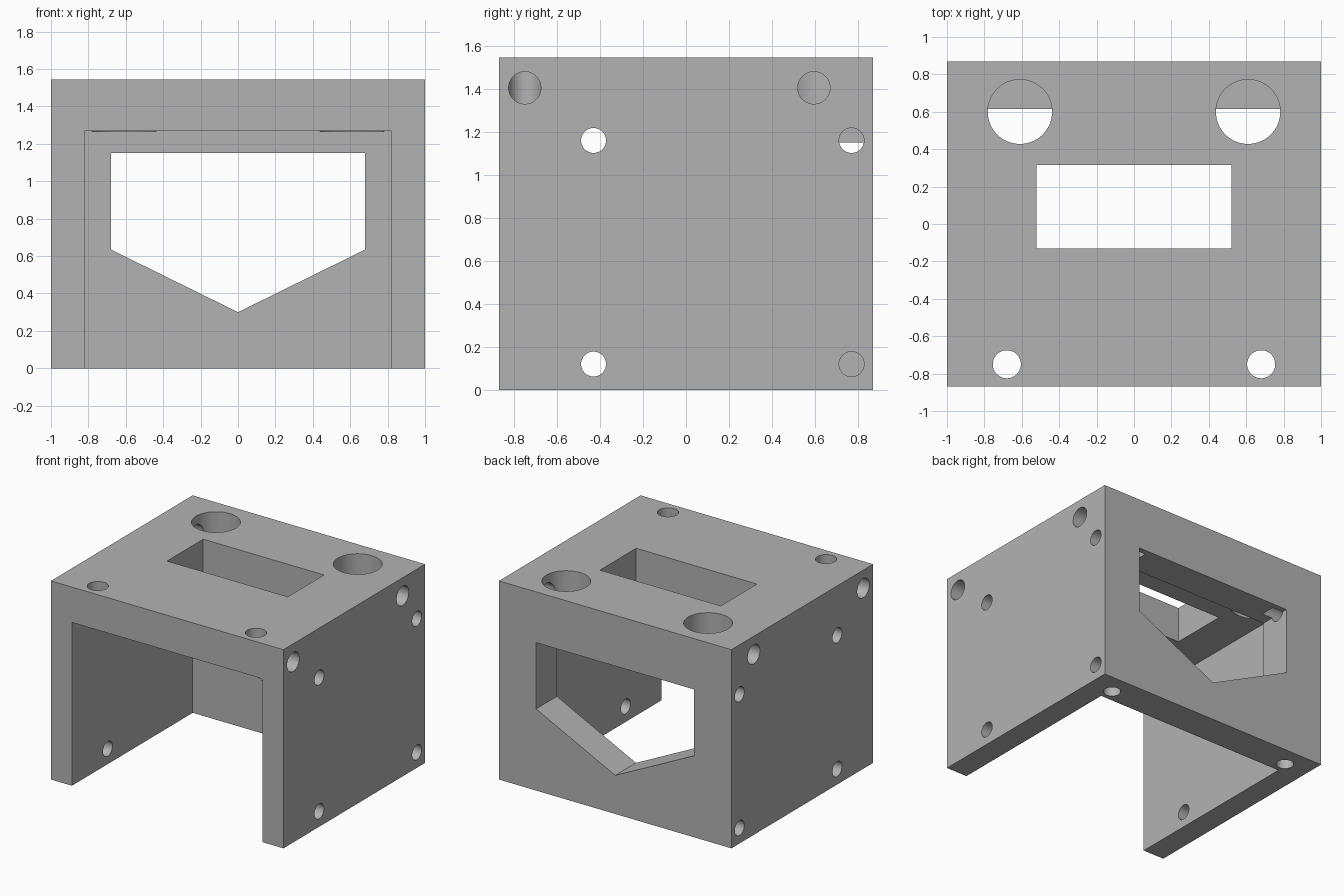
import bpy, bmesh, math
from mathutils import Matrix, Vector

cube = bpy.data.objects.get("Cube")
if cube:
    bpy.data.objects.remove(cube, do_unlink=True)

W, D, H = 1.0, 0.87, 1.545       # half width, half depth, height
WALL_X, ROOF, BACK = 0.82, 1.27, 0.615   # inner faces

grey = bpy.data.materials.new("plain grey")
grey.use_nodes = True
colour = (0.45, 0.45, 0.45, 1)
grey.diffuse_color = colour
grey.node_tree.nodes["Principled BSDF"].inputs["Base Color"].default_value = colour


def make_object(name, bm):
    bmesh.ops.recalc_face_normals(bm, faces=bm.faces[:])
    mesh = bpy.data.meshes.new(name)
    bm.to_mesh(mesh)
    bm.free()
    mesh.materials.append(grey)
    obj = bpy.data.objects.new(name, mesh)
    bpy.context.collection.objects.link(obj)
    return obj


def prism(name, profile, y0, y1):
    """Extrude an x-z outline along y."""
    bm = bmesh.new()
    face = bm.faces.new([bm.verts.new((x, y0, z)) for x, z in profile])
    ext = bmesh.ops.extrude_face_region(bm, geom=[face])
    verts = [g for g in ext["geom"] if isinstance(g, bmesh.types.BMVert)]
    bmesh.ops.translate(bm, verts=verts, vec=(0, y1 - y0, 0))
    return make_object(name, bm)


def block(name, x, y0, y1, z0, z1):
    return prism(name, [(-x, z0), (x, z0), (x, z1), (-x, z1)], y0, y1)


def drill(name, start, end, radius):
    """Round cutter between two points."""
    a, b = Vector(start), Vector(end)
    turn = (b - a).to_track_quat('Z', 'Y').to_matrix().to_4x4()
    bm = bmesh.new()
    bmesh.ops.create_cone(bm, cap_ends=True, segments=64, radius1=radius,
                          radius2=radius, depth=(b - a).length,
                          matrix=Matrix.Translation((a + b) / 2) @ turn)
    return make_object(name, bm)


# Main body, open at the front and underneath
housing = block("housing", W, -D, D, 0, H)
cutters = [
    block("cavity_cutter", WALL_X, -D - 0.1, BACK, -0.1, ROOF),
    prism("back_window_cutter",
          [(0, 0.3), (0.68, 0.635), (0.68, 1.15), (-0.68, 1.15), (-0.68, 0.635)],
          BACK - 0.1, D + 0.1),
    block("roof_slot_cutter", 0.52, -0.13, 0.315, ROOF - 0.1, H + 0.1),
]

for s in (-1, 1):
    # Vertical holes in the roof and in the foot of the back wall
    cutters += [
        drill("rod_hole_cutter", (s * 0.61, 0.6, H + 0.1), (s * 0.61, 0.6, ROOF - 0.003), 0.172),
        drill("roof_hole_cutter", (s * 0.68, -0.75, H + 0.1), (s * 0.68, -0.75, ROOF - 0.1), 0.075),
        drill("foot_hole_cutter", (s * 0.8, 0.71, -0.1), (s * 0.8, 0.71, 0.4), 0.062),
    ]
    # Blind holes from each side
    for y, z, r, inner in [(-0.75, 1.405, 0.075, 0.68), (0.595, 1.405, 0.075, 0.6),
                           (-0.43, 1.16, 0.058, 0.6), (-0.43, 0.12, 0.058, 0.6),
                           (0.77, 1.16, 0.058, 0.59), (0.77, 0.12, 0.058, 0.6)]:
        cutters.append(drill("side_hole_cutter", (s * (W + 0.1), y, z), (s * inner, y, z), r))

# Cut everything out of the body
bpy.context.view_layer.objects.active = housing
for cutter in cutters:
    mod = housing.modifiers.new("cut", 'BOOLEAN')
    mod.operation = 'DIFFERENCE'
    mod.solver = 'EXACT'
    mod.object = cutter
    bpy.ops.object.modifier_apply(modifier=mod.name)
    bpy.data.objects.remove(cutter, do_unlink=True)

# Smooth hole walls, crisp edges
bpy.ops.object.select_all(action='DESELECT')
housing.select_set(True)
bpy.ops.object.shade_smooth_by_angle(angle=math.radians(30))
